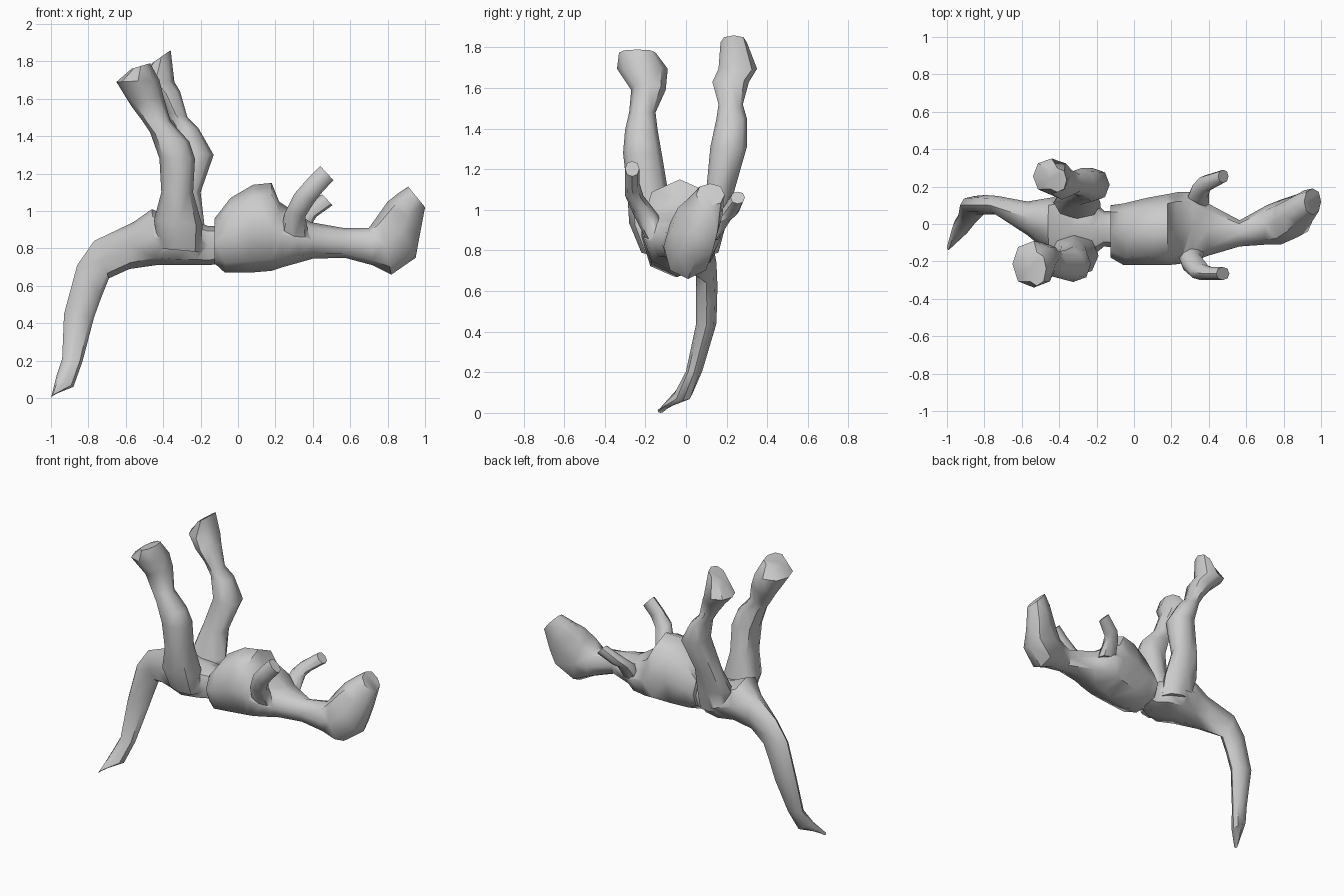
import bpy, bmesh, math
from mathutils import Vector

SIDES = 8


def loft(name, rings):
    """Skin octagonal sections; each ring = (xa, za, xb, zb, y0, y1)."""
    bm = bmesh.new()
    loops = []
    for xa, za, xb, zb, y0, y1 in rings:
        a, b = Vector((xa, 0, za)), Vector((xb, 0, zb))
        mid, half = (a + b) / 2, (a - b) / 2
        loop = []
        for i in range(SIDES):
            t = 2 * math.pi * i / SIDES
            k = 1.04 if i % 2 else 1.0
            p = mid + half * math.cos(t) * k
            p.y = (y0 + y1) / 2 + (y1 - y0) / 2 * math.sin(t) * k
            loop.append(bm.verts.new(p))
        loops.append(loop)
    for l0, l1 in zip(loops, loops[1:]):
        for i in range(SIDES):
            j = (i + 1) % SIDES
            bm.faces.new((l0[i], l0[j], l1[j], l1[i]))
    bm.faces.new(loops[0])
    bm.faces.new(loops[-1])
    bmesh.ops.triangulate(bm, faces=bm.faces[:])
    bmesh.ops.recalc_face_normals(bm, faces=bm.faces[:])
    me = bpy.data.meshes.new(name)
    bm.to_mesh(me)
    bm.free()
    ob = bpy.data.objects.new(name, me)
    bpy.context.collection.objects.link(ob)
    return ob


def fuse(base, *limbs):
    """Union the limbs into the base and smooth the result."""
    bpy.ops.object.select_all(action='DESELECT')
    bpy.context.view_layer.objects.active = base
    base.select_set(True)
    for limb in limbs:
        mod = base.modifiers.new("union", 'BOOLEAN')
        mod.operation, mod.solver, mod.object = 'UNION', 'EXACT', limb
        bpy.ops.object.modifier_apply(modifier=mod.name)
        bpy.data.objects.remove(limb)
    bpy.ops.object.shade_smooth_by_angle(angle=math.radians(50))


# Hips running into the drooping tail
hips = loft("hips_legs_and_tail", [
    (-.08, .92, -.08, .72, -.13, .07),
    (-.16, .92, -.16, .71, -.12, .07),
    (-.22, .94, -.22, .71, -.17, .13),
    (-.33, .95, -.33, .71, -.21, .17),
    (-.46, 1.01, -.44, .71, -.16, .14),
    (-.56, .94, -.58, .69, -.06, .12),
    (-.77, .84, -.69, .64, .05, .15),
    (-.86, .71, -.73, .54, .05, .155),
    (-.93, .45, -.77, .43, .05, .15),
    (-.94, .21, -.83, .20, .0, .08),
    (-.97, .12, -.88, .06, -.06, .03),
    (-1.0, .0, -.985, .02, -.14, -.11)])

# Raised legs ending in feet
near_leg = loft("near_leg", [
    (-.42, .80, -.20, .78, -.22, -.04),
    (-.45, .95, -.19, .92, -.28, -.06),
    (-.41, 1.10, -.24, 1.10, -.29, -.09),
    (-.42, 1.28, -.23, 1.28, -.31, -.12),
    (-.47, 1.42, -.26, 1.37, -.30, -.14),
    (-.51, 1.48, -.36, 1.48, -.28, -.15),
    (-.57, 1.56, -.40, 1.62, -.27, -.10),
    (-.65, 1.69, -.42, 1.70, -.34, -.09),
    (-.57, 1.76, -.47, 1.79, -.33, -.15)])
far_leg = loft("far_leg", [
    (-.40, .80, -.18, .78, .0, .16),
    (-.43, .95, -.18, .93, .03, .20),
    (-.39, 1.10, -.20, 1.10, .10, .24),
    (-.32, 1.32, -.13, 1.30, .12, .30),
    (-.35, 1.46, -.21, 1.44, .15, .30),
    (-.40, 1.54, -.27, 1.50, .16, .28),
    (-.46, 1.62, -.31, 1.64, .13, .31),
    (-.54, 1.70, -.34, 1.69, .16, .35),
    (-.46, 1.79, -.36, 1.86, .17, .30)])
fuse(hips, near_leg, far_leg)

# Barrel torso, neck and upturned head
torso = loft("torso_head_and_arms", [
    (-.125, .96, -.125, .72, -.18, .10),
    (-.04, 1.07, -.07, .67, -.22, .11),
    (.08, 1.14, .06, .67, -.22, .14),
    (.18, 1.15, .18, .68, -.22, .16),
    (.22, 1.05, .24, .70, -.215, .17),
    (.31, .99, .33, .725, -.20, .17),
    (.39, .94, .40, .745, -.17, .11),
    (.56, .91, .57, .75, -.12, .02),
    (.70, .91, .72, .71, -.11, .10),
    (.75, .98, .82, .66, -.11, .13),
    (.80, 1.05, .95, .75, -.07, .16),
    (.85, 1.09, .97, .86, -.01, .18),
    (.91, 1.13, 1.0, 1.02, .05, .19)])

# Short arms
near_arm = loft("near_arm", [
    (.22, .86, .38, .86, -.20, -.09),
    (.25, .99, .36, .97, -.26, -.14),
    (.30, 1.09, .41, 1.05, -.30, -.21),
    (.37, 1.17, .45, 1.10, -.30, -.23),
    (.44, 1.24, .51, 1.165, -.30, -.23)])
far_arm = loft("far_arm", [
    (.27, .86, .40, .85, .06, .16),
    (.30, .96, .40, .94, .12, .22),
    (.34, 1.01, .42, .97, .17, .26),
    (.45, 1.09, .505, 1.03, .22, .29)])
fuse(torso, near_arm, far_arm)
